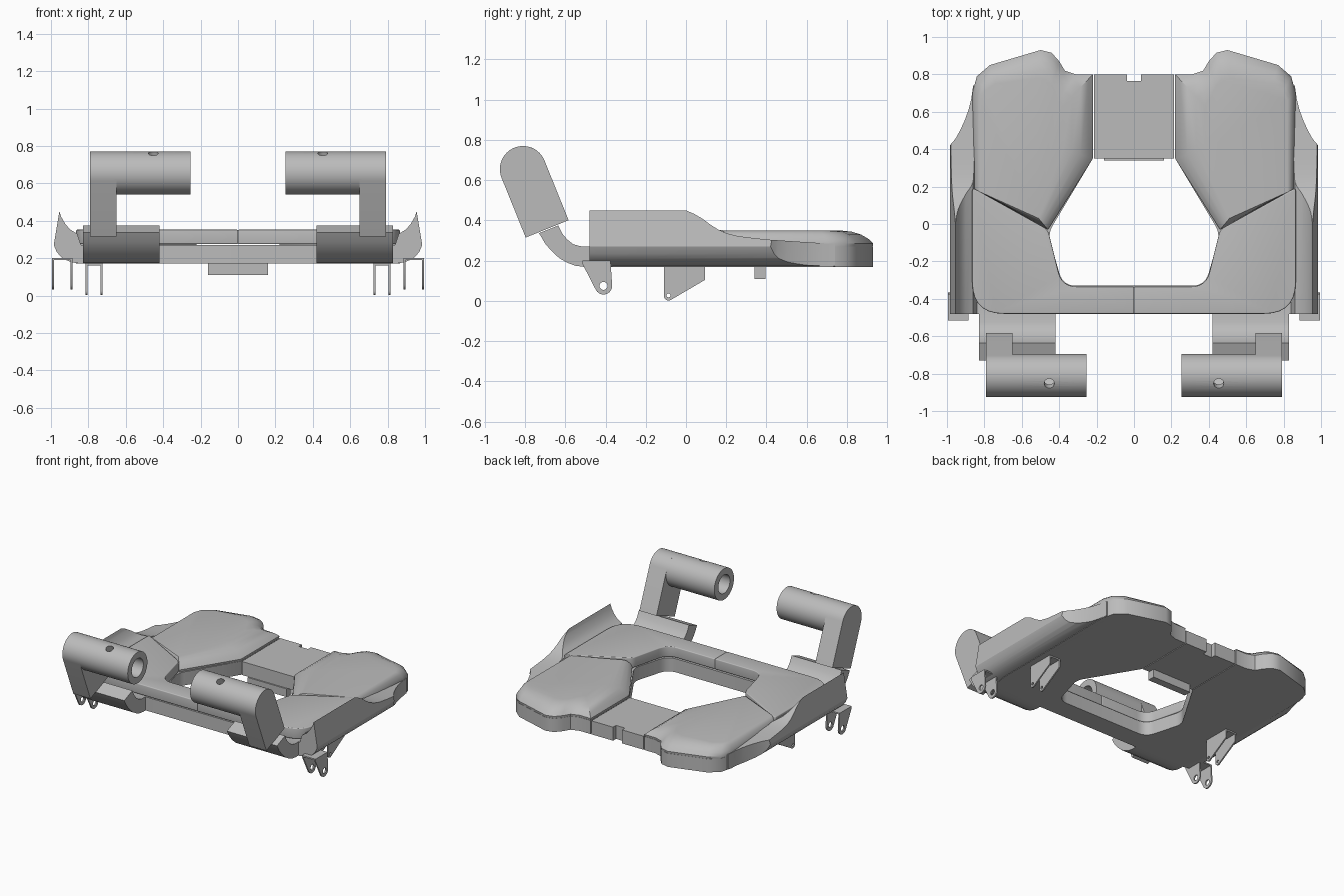
import bpy, bmesh
from math import cos, sin, pi, radians, atan2
from mathutils import Vector

if "Cube" in bpy.data.objects:
    bpy.data.objects.remove(bpy.data.objects["Cube"])

grey = bpy.data.materials.new("plain grey")
grey.use_nodes = True
grey.diffuse_color = (0.5, 0.5, 0.5, 1)
grey.node_tree.nodes["Principled BSDF"].inputs["Base Color"].default_value = (0.5, 0.5, 0.5, 1)


def finish(name, bm, mirror=False):
    bmesh.ops.recalc_face_normals(bm, faces=bm.faces)
    me = bpy.data.meshes.new(name)
    bm.to_mesh(me)
    bm.free()
    me.materials.append(grey)
    ob = bpy.data.objects.new(name, me)
    bpy.context.collection.objects.link(ob)
    if mirror:
        ob.modifiers.new("mirror", 'MIRROR').use_mirror_merge = False
    return ob


def loft(name, rings, mirror=False):
    """Join closed rings of equal length and cap both ends."""
    bm = bmesh.new()
    vs = [[bm.verts.new(p) for p in r] for r in rings]
    n = len(vs[0])
    for a, b in zip(vs, vs[1:]):
        for i in range(n):
            bm.faces.new((a[i], a[(i + 1) % n], b[(i + 1) % n], b[i]))
    bm.faces.new(vs[0][::-1])
    bm.faces.new(vs[-1])
    return finish(name, bm, mirror)


def prism(name, pts, axis, lo, hi, mirror=False):
    put = {'x': lambda a, b, h: (h, a, b),
           'y': lambda a, b, h: (a, h, b),
           'z': lambda a, b, h: (a, b, h)}[axis]
    return loft(name, [[put(a, b, h) for a, b in pts] for h in (lo, hi)], mirror)


def box(name, x, y, z, mirror=False):
    return prism(name, [(x[0], y[0]), (x[1], y[0]), (x[1], y[1]), (x[0], y[1])],
                 'z', z[0], z[1], mirror)


def arc(cx, cy, r, a0, a1, n):
    return [(cx + r * cos(radians(a0 + (a1 - a0) * i / n)),
             cy + r * sin(radians(a0 + (a1 - a0) * i / n))) for i in range(n + 1)]


def fillet(pts):
    """Round each (x, y, size) corner of an outline."""
    out = []
    for i, (x, y, r) in enumerate(pts):
        p = Vector((x, y))
        if not r:
            out.append((x, y))
            continue
        a = p + (Vector(pts[i - 1][:2]) - p).normalized() * r
        b = p + (Vector(pts[(i + 1) % len(pts)][:2]) - p).normalized() * r
        for k in range(8):
            t = k / 7
            out.append(tuple(a * (1 - t) ** 2 + p * 2 * t * (1 - t) + b * t * t))
    return out


def bake(ob):
    dg = bpy.context.evaluated_depsgraph_get()
    me = bpy.data.meshes.new_from_object(ob.evaluated_get(dg))
    ob.modifiers.clear()
    ob.data = me


def cut(ob, cutter, op='DIFFERENCE'):
    m = ob.modifiers.new("cut", 'BOOLEAN')
    m.operation, m.solver, m.object = op, 'EXACT', cutter
    bake(ob)
    bpy.data.objects.remove(cutter)


def mirror(ob):
    ob.modifiers.new("mirror", 'MIRROR').use_mirror_merge = False


def smooth(ob, angle=35):
    bpy.ops.object.select_all(action='DESELECT')
    bpy.context.view_layer.objects.active = ob
    ob.select_set(True)
    bpy.ops.object.shade_smooth_by_angle(angle=radians(angle))


# Base frame and rear bridge
rear_edge = [(0.86, 0.19), (0.865, 0.70), (0.84, 0.79), (0.77, 0.85), (0.50, 0.93), (0.44, 0.915),
             (0.40, 0.87), (0.37, 0.82), (0.31, 0.80), (0.22, 0.80), (0.22, 0.35), (0.46, -0.03)]
base = fillet([(0, -0.33, 0), (0, -0.48, 0), (0.86, -0.48, 0.16)]
              + [(x, y, 0) for x, y in rear_edge[:-1]] + [(0.46, -0.05, 0.05), (0.38, -0.33, 0.07)])
smooth(prism("base_frame", base, 'z', 0.17, 0.27, True))
bridge = box("rear_bridge", (-0.214, 0.214), (0.35, 0.80), (0.17, 0.27))
cut(bridge, box("notch", (-0.037, 0.037), (0.765, 0.9), (0.1, 0.4)))
box("bridge_tab", (-0.16, 0.16), (0.34, 0.395), (0.11, 0.17))

# Rear cushions: domed from the outline to a smaller flat top
crown = [(0.82, 0.17), (0.82, 0.66), (0.80, 0.71), (0.74, 0.75), (0.52, 0.78), (0.47, 0.77),
         (0.44, 0.74), (0.42, 0.70), (0.40, 0.66), (0.38, 0.63), (0.38, 0.40), (0.51, 0.03)]
rings = [[(x + (u - x) * t, y + (v - y) * t, z) for (x, y), (u, v) in zip(rear_edge, crown)]
         for t, z in ((0.02, 0.265), (0, 0.285), (0.15, 0.308), (0.4, 0.33), (0.7, 0.344), (1, 0.349))]
smooth(loft("rear_cushion", rings, True))

# Front cushions with rolled edges
front = fillet([(0, -0.335, 0), (0, -0.48, 0), (0.865, -0.48, 0.17), (0.865, 0.195, 0.02),
                (0.46, -0.03, 0.03), (0.385, -0.335, 0.08)])
cushion = prism("front_cushion", front, 'z', 0.275, 0.352)
bev = cushion.modifiers.new("roll", 'BEVEL')
bev.width, bev.segments, bev.limit_method, bev.angle_limit = 0.025, 4, 'ANGLE', radians(60)
bake(cushion)
mirror(cushion)
smooth(cushion)

# Side wings: swept section trimmed by a side outline and a plan outline
section = [(0.78, 0.17), (0.84, 0.17), (0.89, 0.178), (0.925, 0.192), (0.95, 0.21), (0.97, 0.235),
           (0.985, 0.27), (0.955, 0.45), (0.945, 0.42), (0.925, 0.385), (0.90, 0.355),
           (0.86, 0.33), (0.84, 0.27), (0.78, 0.27)]
wing = prism("side_wing", section, 'y', -0.48, 0.9)
side = [(-0.6, 0.1), (-0.6, 0.5), (-0.02, 0.46), (0, 0.45), (0.04, 0.433), (0.08, 0.41),
        (0.12, 0.38), (0.16, 0.355), (0.2, 0.337), (0.26, 0.322), (0.34, 0.312), (0.42, 0.304),
        (0.6, 0.292), (0.8, 0.28), (0.8, 0.1)]
cut(wing, prism("trim", side, 'x', 0.5, 1.2), 'INTERSECT')
plan = [(0.7, -0.6), (1.1, -0.6), (1.1, 0.38), (0.985, 0.42), (0.955, 0.455), (0.93, 0.50),
        (0.905, 0.555), (0.885, 0.61), (0.87, 0.67), (0.86, 0.74), (0.7, 0.74)]
cut(wing, prism("trim", plan, 'z', 0, 0.6), 'INTERSECT')
mirror(wing)
smooth(wing, 25)

# Curved brackets carrying the arms
strip = [(-0.45, 0.17), (-0.51, 0.17), (-0.55, 0.175), (-0.59, 0.19), (-0.63, 0.213), (-0.67, 0.25),
         (-0.70, 0.285), (-0.73, 0.337), (-0.635, 0.375), (-0.615, 0.335), (-0.59, 0.305),
         (-0.56, 0.282), (-0.525, 0.272), (-0.45, 0.27)]
smooth(prism("arm_bracket", strip, 'x', 0.42, 0.83, True))

# Leaning posts with a rounded head
head = Vector((-0.81, 0.655))
lean = Vector((-0.375, 0.927))
across = Vector((0.927, 0.375)) * 0.115
foot = head - lean * 0.32
tilt = atan2(across.y, across.x) * 180 / pi
post = arc(head.x, head.y, 0.115, tilt, tilt + 180, 24) + [tuple(foot - across), tuple(foot + across)]
smooth(prism("arm_post", post, 'x', 0.65, 0.79, True))

# Hollow grips with a small round hole near the top
grip = prism("grip", arc(head.x, head.y, 0.115, 0, 352.5, 47), 'x', 0.255, 0.66)
cut(grip, prism("bore", arc(head.x, head.y, 0.068, 0, 348.75, 31), 'x', 0.1, 0.6))
hole = [[(0.453 + a, head.x + lean.x * h + b * lean.y, head.y + lean.y * h - b * lean.x)
         for a, b in arc(0, 0, 0.027, 0, 345, 23)] for h in (0.03, 0.2)]
cut(grip, loft("hole", hole))
mirror(grip)
smooth(grip)


# Folded clips under the frame
def clip(name, outline, x0, x1, top, pin, r):
    ob = prism(name, outline, 'x', x0, x1)
    cut(ob, box("gap", (x0 + 0.01, x1 - 0.01), (-0.9, 0.9), (-0.1, top - 0.01)))
    cut(ob, prism("pin", arc(*pin, r, 0, 340, 17), 'x', 0.5, 1.2))
    mirror(ob)
    smooth(ob)


clip("front_clip", [(-0.515, 0.2), (-0.515, 0.185)] + arc(-0.41, 0.075, 0.043, 205, 360, 10)
     + [(-0.375, 0.2)], 0.885, 0.995, 0.2, (-0.41, 0.075), 0.02)
clip("middle_clip", [(-0.11, 0.17)] + arc(-0.087, 0.025, 0.023, 180, 300, 8)
     + [(0.095, 0.105), (0.095, 0.17)], 0.725, 0.815, 0.17, (-0.087, 0.028), 0.01)
